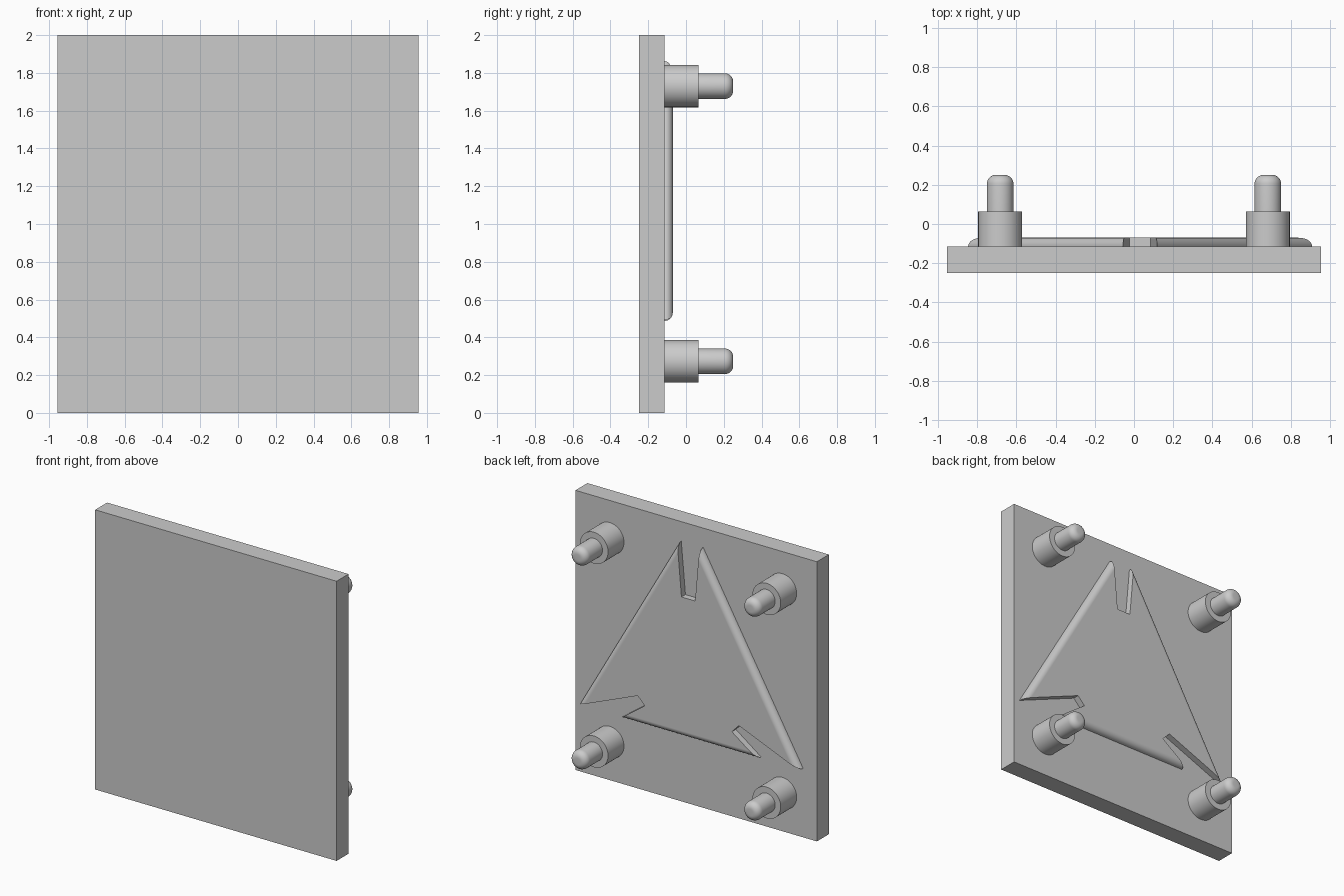
import bpy, bmesh
from math import sin, cos, pi

if "Cube" in bpy.data.objects:
    bpy.data.objects.remove(bpy.data.objects["Cube"])

grey = bpy.data.materials.new("plain grey")
grey.use_nodes = True
colour = (0.6, 0.6, 0.6, 1)
grey.diffuse_color = colour
grey.node_tree.nodes["Principled BSDF"].inputs["Base Color"].default_value = colour

BACK = -0.115   # rear face of the plate
SINK = 0.01     # overlap into the plate


def loft(name, rings):
    """Closed solid through rings of points with equal counts."""
    bm = bmesh.new()
    loops = [[bm.verts.new(p) for p in ring] for ring in rings]
    n = len(loops[0])
    for a, b in zip(loops, loops[1:]):
        for i in range(n):
            j = (i + 1) % n
            bm.faces.new((a[i], a[j], b[j], b[i]))
    bm.faces.new(loops[0])
    bm.faces.new(loops[-1])
    bmesh.ops.recalc_face_normals(bm, faces=bm.faces)
    mesh = bpy.data.meshes.new(name)
    bm.to_mesh(mesh)
    bm.free()
    mesh.materials.append(grey)
    ob = bpy.data.objects.new(name, mesh)
    bpy.context.collection.objects.link(ob)
    return ob


def ring(x, z, radius, y, sides):
    return [(x + radius * cos(pi / 2 + 2 * pi * i / sides), y,
             z + radius * sin(pi / 2 + 2 * pi * i / sides)) for i in range(sides)]


def rounded(name, x, z, radius, y0, y1, fillet, sides, reach=1):
    """Prism along y whose far rim is a quarter-round; reach = corner to side ratio."""
    steps = 8
    rings = [ring(x, z, radius, y0, sides)]
    for i in range(steps + 1):
        t = pi / 2 * i / steps
        rings.append(ring(x, z, radius - reach * fillet * (1 - cos(t)),
                          y1 - fillet * (1 - sin(t)), sides))
    return loft(name, rings)


def smooth(ob):
    bpy.ops.object.select_all(action='DESELECT')
    ob.select_set(True)
    bpy.context.view_layer.objects.active = ob
    bpy.ops.object.shade_smooth_by_angle(angle=pi / 6)


# Flat plate
bpy.ops.mesh.primitive_cube_add(size=1, location=(0, (BACK - 0.25) / 2, 1))
plate = bpy.context.object
plate.name = "plate"
plate.scale = (1.91, 0.135, 2)
plate.data.materials.append(grey)

# Four mounting posts with round-ended pins
for x, side in ((-0.683, "right"), (0.683, "left")):
    for z, level in ((0.273, "lower"), (1.73, "upper")):
        post = loft(f"post_{level}_{side}",
                    [ring(x, z, 0.112, y, 48) for y in (BACK - SINK, 0.065)])
        pin = rounded(f"pin_{level}_{side}", x, z, 0.068, 0.055, 0.25, 0.045, 48)
        smooth(post)
        smooth(pin)

# Raised triangle with rounded sides
CX, CZ = 0.031, 0.995
triangle = rounded("raised_triangle", CX, CZ, 1.018, BACK - SINK, -0.07, 0.044, 3, 2)

# Tapered corner notches: inner pair, then outer pair, relative to the centre line
top_notch = ((-0.054, 1.487), (0.054, 1.487), (0.087, 1.865), (-0.087, 1.865))
low_notch = ((0.40, 0.688), (0.345, 0.63), (0.545, 0.486), (0.868, 0.497))


def cut_notch(points, flip):
    a, b, c, d = points
    extend = lambda p, q: tuple(u + 1.5 * (v - u) for u, v in zip(p, q))
    outline = (a, b, extend(b, c), extend(a, d))
    cutter = loft("notch_cutter", [[(CX + flip * x, y, z) for x, z in outline]
                                   for y in (BACK - 0.05, 0)])
    cutter.hide_render = True
    mod = triangle.modifiers.new("notch", 'BOOLEAN')
    mod.operation = 'DIFFERENCE'
    mod.solver = 'EXACT'
    mod.object = cutter
    bpy.context.view_layer.objects.active = triangle
    bpy.ops.object.modifier_apply(modifier=mod.name)
    bpy.data.objects.remove(cutter)


cut_notch(top_notch, 1)
cut_notch(low_notch, 1)
cut_notch(low_notch, -1)
smooth(triangle)
triangle.modifiers.new("even_shading", 'WEIGHTED_NORMAL').keep_sharp = True
